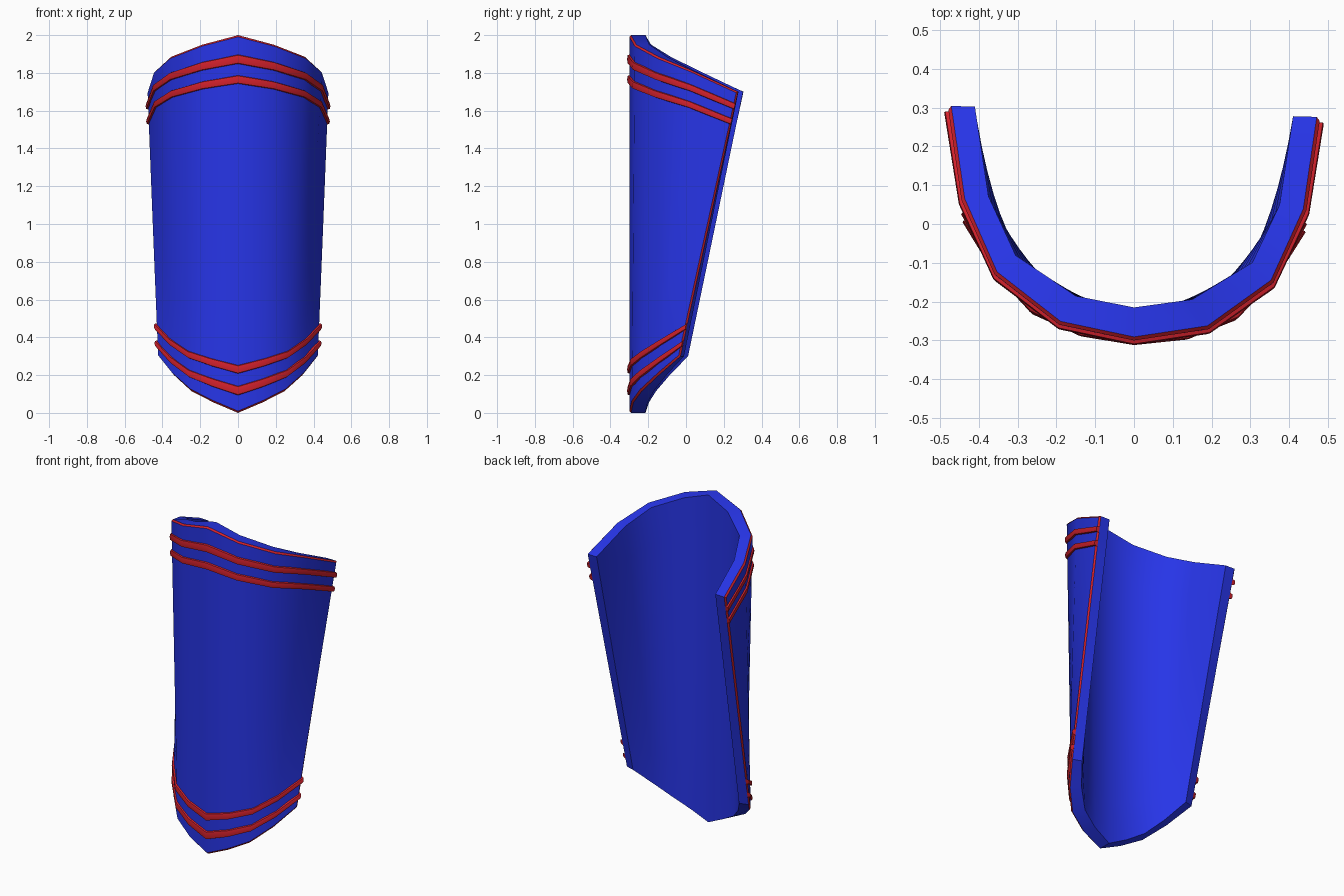
import bpy, bmesh, math
from mathutils import Vector

if "Cube" in bpy.data.objects:
    bpy.data.objects.remove(bpy.data.objects["Cube"])

# Half profiles from the centre line to the side edge (outer surface x, y, z)
TOP = [(0, -.30, 2.0), (.193, -.265, 1.95), (.36, -.14, 1.885), (.445, .05, 1.81), (.48, .29, 1.70)]
BOTTOM = [(0, -.30, 0), (.13, -.283, .055), (.25, -.235, .115), (.347, -.14, .20), (.428, -.02, .30)]
# Offsets from the outer to the inner surface
TOP_IN = [(0, .085, 0), (-.043, .075, 0), (-.055, .05, 0), (-.07, .01, 0), (-.07, 0, 0)]
BOTTOM_IN = [(0, .085, 0), (-.02, .083, 0), (-.04, .07, 0), (-.055, .045, 0), (-.062, .02, 0)]
COLUMNS = range(-4, 5)
ROWS = 8
SHEAR = -.03


def material(name, color):
    m = bpy.data.materials.new(name)
    m.diffuse_color = color
    m.use_nodes = True
    m.node_tree.nodes["Principled BSDF"].inputs["Base Color"].default_value = m.diffuse_color
    return m


blue = material("blue", (.02, .035, .8, 1))
red = material("red", (.65, .015, .025, 1))


def place(c, p):
    x = math.copysign(p.x, c) if c else 0
    return Vector((x, p.y + SHEAR * x, p.z))


def surface(c, f, inward=0.0, proud=0.0):
    """Point on column c at height fraction f, moved inward or outward."""
    i = abs(c)
    p = Vector(BOTTOM[i]).lerp(Vector(TOP[i]), f)
    d = Vector(BOTTOM_IN[i]).lerp(Vector(TOP_IN[i]), f)
    return place(c, p + d * inward - d.normalized() * proud)


def finish(name, bm, mats):
    bmesh.ops.recalc_face_normals(bm, faces=bm.faces)
    mesh = bpy.data.meshes.new(name)
    bm.to_mesh(mesh)
    bm.free()
    for m in mats:
        mesh.materials.append(m)
    obj = bpy.data.objects.new(name, mesh)
    bpy.context.collection.objects.link(obj)
    bpy.ops.object.select_all(action='DESELECT')
    obj.select_set(True)
    bpy.context.view_layer.objects.active = obj
    bpy.ops.object.shade_smooth_by_angle(angle=math.radians(40))
    return obj


# Curved plate: outer and inner grids joined around the rim
bm = bmesh.new()
outer, inner = [[[bm.verts.new(surface(c, r / ROWS, side)) for r in range(ROWS + 1)]
                 for c in COLUMNS] for side in (0, 1)]
for grid in (outer, inner):
    for a, b in zip(grid, grid[1:]):
        for r in range(ROWS):
            bm.faces.new((a[r], b[r], b[r + 1], a[r + 1]))


def perimeter(g):
    return ([col[0] for col in g] + g[-1][1:] +
            [col[-1] for col in g[-2::-1]] + g[0][-2:0:-1])


po, pi = perimeter(outer), perimeter(inner)
n = len(po)
for k in range(n):
    j = (k + 1) % n
    bm.faces.new((po[k], po[j], pi[j], pi[k]))
bmesh.ops.recalc_face_normals(bm, faces=bm.faces)
# Thin red edging on the outer rim
rim = [bm.edges.get((po[k], po[(k + 1) % n])) for k in range(n)]
bmesh.ops.bevel(bm, geom=rim, offset=.009, segments=1, profile=.5,
                affect='EDGES', material=1)
finish("curved_plate", bm, [blue, red])


# Raised chevron bands following the top or bottom outline
def band(name, from_top, centre, side):
    bm = bmesh.new()
    rings = []
    for c in COLUMNS:
        i = abs(c)
        zb, zt = BOTTOM[i][2], TOP[i][2]
        lo, hi = (a + (b - a) * i / 4 for a, b in zip(centre, side))
        ring = []
        for t, proud in ((0, -.01), (.12, .009), (.5, .012), (.88, .009), (1, -.01)):
            d = lo + (hi - lo) * t
            f = d / (zt - zb)
            ring.append(bm.verts.new(surface(c, 1 - f if from_top else f, 0, proud)))
        rings.append(ring)
    for a, b in zip(rings, rings[1:]):
        for k in range(5):
            j = (k + 1) % 5
            bm.faces.new((a[k], a[j], b[j], b[k]))
    bm.faces.new(rings[0])
    bm.faces.new(rings[-1])
    finish(name, bm, [red])


band("top_band_upper", True, (.10, .155), (.06, .095))
band("top_band_lower", True, (.21, .26), (.14, .175))
band("bottom_band_lower", False, (.09, .145), (.05, .085))
band("bottom_band_upper", False, (.205, .255), (.14, .175))
